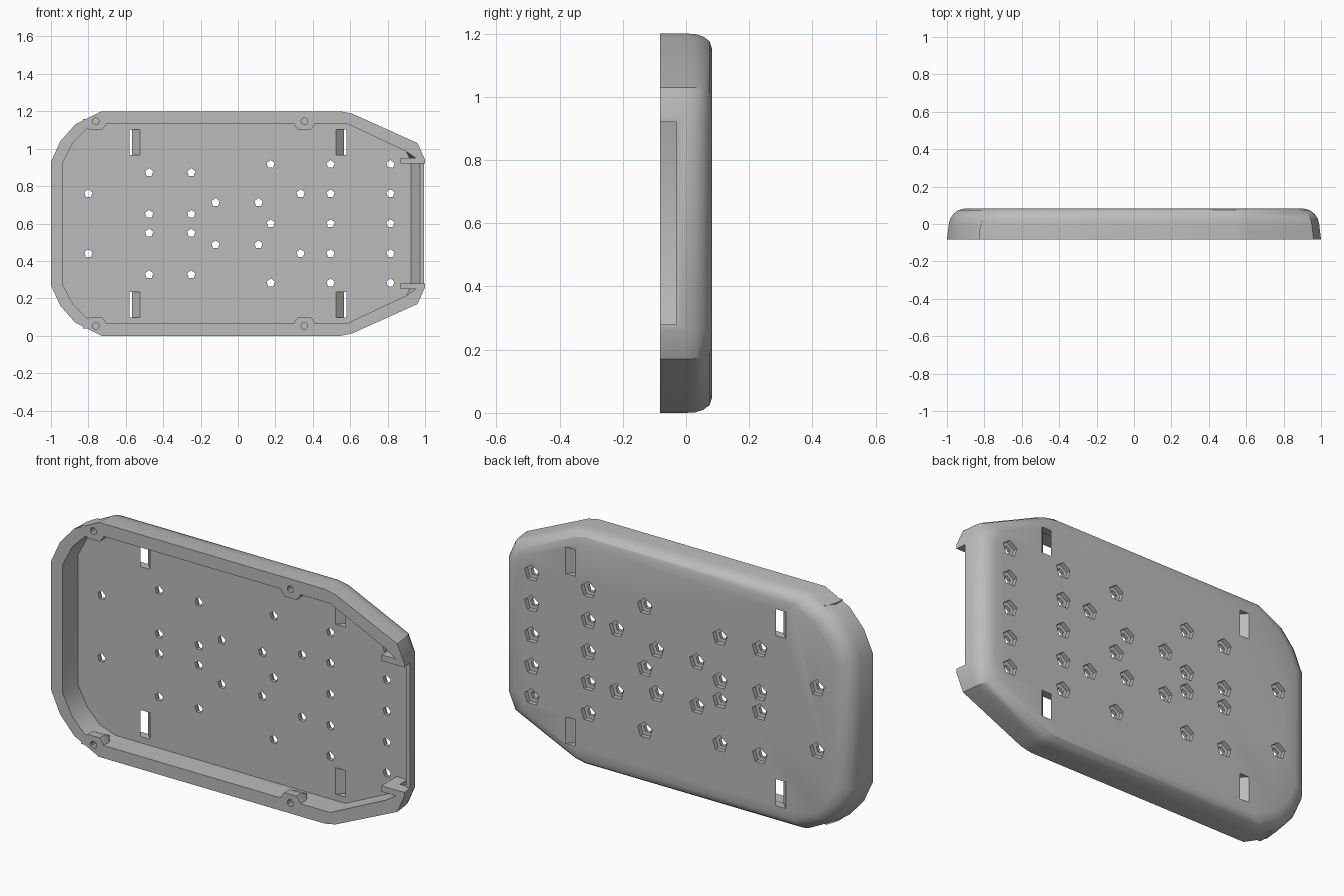
import bpy
import bmesh
from math import cos, sin, pi

if "Cube" in bpy.data.objects:
    bpy.data.objects.remove(bpy.data.objects["Cube"])

MID = 0.6       # mirror height
FRONT, BACK = -0.083, 0.083
FLOOR = 0.04

grey = bpy.data.materials.new("plain_grey")
grey.use_nodes = True
tone = (0.5, 0.5, 0.5, 1)
grey.diffuse_color = tone
grey.node_tree.nodes["Principled BSDF"].inputs["Base Color"].default_value = tone


def mirrored(half):
    """Close a lower half outline by mirroring it about the middle height."""
    return half + [(x, 2 * MID - z) for x, z in reversed(half)]


def loft(bm, rings):
    """Solid through rings given as (y, [(x, z), ...])."""
    loops = [[bm.verts.new((x, y, z)) for x, z in pts] for y, pts in rings]
    n = len(loops[0])
    for a, b in zip(loops, loops[1:]):
        for i in range(n):
            j = (i + 1) % n
            bm.faces.new((a[i], a[j], b[j], b[i]))
    bm.faces.new(loops[0])
    bm.faces.new(loops[-1])


def box(bm, x0, x1, y0, y1, z0, z1, lean=0):
    low = [(x0, z0), (x1, z0), (x1, z1), (x0, z1)]
    loft(bm, [(y0, low), (y1, [(x + lean, z) for x, z in low])])


def circle(x, z, r, n, turn=0):
    return [(x + r * cos(turn + 2 * pi * i / n), z + r * sin(turn + 2 * pi * i / n))
            for i in range(n)]


def finish(bm, name):
    bmesh.ops.recalc_face_normals(bm, faces=bm.faces)
    mesh = bpy.data.meshes.new(name)
    bm.to_mesh(mesh)
    bm.free()
    mesh.materials.append(grey)
    ob = bpy.data.objects.new(name, mesh)
    bpy.context.collection.objects.link(ob)
    return ob


def combine(body, bm, operation):
    """Apply a boolean with a temporary tool, then drop the tool."""
    tool = finish(bm, "helper")
    tool.hide_render = True
    mod = body.modifiers.new("cut", "BOOLEAN")
    mod.operation, mod.object, mod.solver = operation, tool, "EXACT"
    bpy.context.view_layer.objects.active = body
    bpy.ops.object.modifier_apply(modifier=mod.name)
    bpy.data.objects.remove(tool)


# Outer shell with rounded back edge
outer = mirrored([(-1, 0.27), (-0.95, 0.16), (-0.87, 0.07), (-0.73, 0), (0.55, 0),
                  (0.61, 0.012), (0.96, 0.17), (1, 0.26)])
rings = []
for y, ix, iz in [(FRONT, 0, 0), (0, 0.01, 0), (0.03, 0.018, 0.002), (0.055, 0.035, 0.01),
                  (0.074, 0.06, 0.024), (BACK, 0.095, 0.05)]:
    rings.append((y, [(x * (1 - ix), MID + (z - MID) * (1 - iz / MID)) for x, z in outer]))
bm = bmesh.new()
loft(bm, rings)
body = finish(bm, "tray_cover")

# Cavity, sloping outward on the open end
def cavity(end):
    return mirrored([(-0.935, 0.27), (-0.88, 0.165), (-0.81, 0.095), (-0.72, 0.065),
                     (0.58, 0.065), (0.9, 0.215), (end, 0.265)])

bm = bmesh.new()
loft(bm, [(-0.2, cavity(0.972)), (-0.03, cavity(0.972)), (FLOOR, cavity(0.925))])
combine(body, bm, "DIFFERENCE")

# Notch in the end wall
bm = bmesh.new()
box(bm, 0.9, 1.1, -0.2, -0.03, 0.28, 0.92)
combine(body, bm, "DIFFERENCE")

# Tapered screw bosses and the hooks beside the notch
bm = bmesh.new()
for cx in (-0.76, 0.355):
    for side in (-1, 1):
        def boss(tip, w):
            pts = [(-w - 0.02, 0.56), (-w, tip + 0.02), (-w * 0.7, tip),
                   (w * 0.7, tip), (w, tip + 0.02), (w + 0.02, 0.56)]
            return [(cx + x, MID + side * z) for x, z in pts]
        loft(bm, [(FRONT, boss(0.502, 0.05)), (-0.04, boss(0.502, 0.05)),
                  (0.02, boss(0.53, 0.03))])
for z in (0.25, 0.92):
    box(bm, 0.87, 0.982, FRONT, -0.02, z, z + 0.03)
    box(bm, 0.87, 0.93, -0.02, 0.05, z, z + 0.03)
combine(body, bm, "UNION")

# Screw holes and slanted strap slots
bm = bmesh.new()
for side in (-1, 1):
    for cx in (-0.76, 0.355):
        hole = circle(cx, MID + side * 0.547, 0.018, 10)
        loft(bm, [(-0.2, hole), (-0.03, hole)])
    for x0, lean in ((-0.575, -0.1), (0.52, 0.1)):
        z = MID + side * 0.435
        box(bm, x0 - lean * 0.15, x0 + 0.055 - lean * 0.15, 0.02, 0.12,
            z - 0.068, z + 0.068, lean)
combine(body, bm, "DIFFERENCE")

# Five-sided vent holes, wider at the back, mirrored about the middle
columns = [(-0.8, (0.16,)), (-0.475, (0.05, 0.273)), (-0.25, (0.05, 0.273)),
           (-0.12, (0.113,)), (0.11, (0.113,)), (0.175, (0, 0.317)), (0.335, (0.16,)),
           (0.495, (0, 0.16, 0.317)), (0.815, (0, 0.16, 0.317))]
bm = bmesh.new()
for x, heights in columns:
    for z in {MID + s * h for h in heights for s in (-1, 1)}:
        small, wide = circle(x, z, 0.023, 5, 0.3), circle(x, z, 0.043, 5, 0.3)
        loft(bm, [(0.02, small), (0.058, small), (0.06, wide), (0.12, wide)])
combine(body, bm, "DIFFERENCE")

# Smooth shading with crisp edges
body.select_set(True)
bpy.context.view_layer.objects.active = body
bpy.ops.object.shade_smooth_by_angle(angle=0.5)
